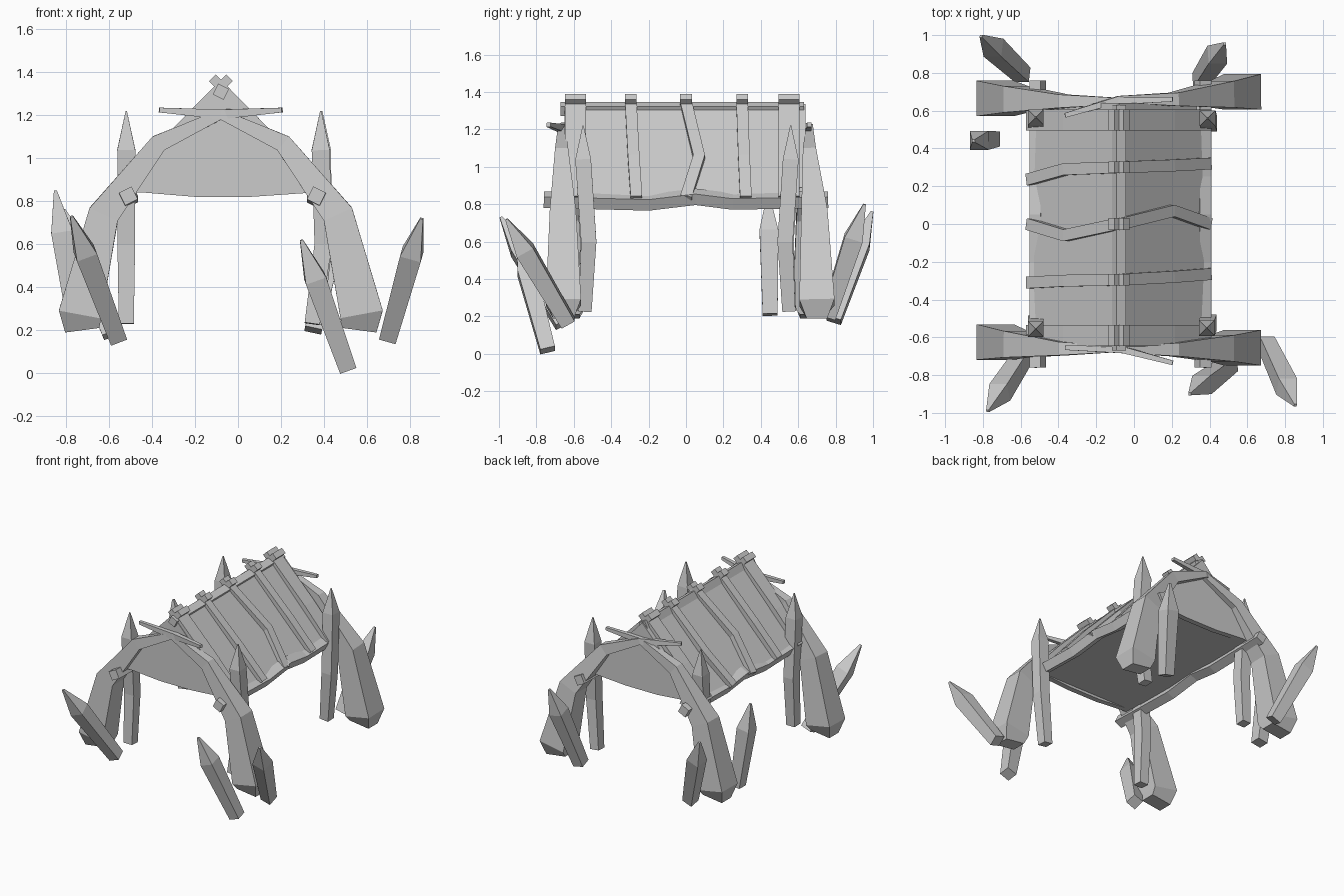
import bpy, bmesh
from mathutils import Vector

if "Cube" in bpy.data.objects:
    bpy.data.objects.remove(bpy.data.objects["Cube"])


def make_object(name, bm):
    bmesh.ops.recalc_face_normals(bm, faces=bm.faces)
    mesh = bpy.data.meshes.new(name)
    bm.to_mesh(mesh)
    bm.free()
    obj = bpy.data.objects.new(name, mesh)
    bpy.context.collection.objects.link(obj)
    return obj


def beam(name, path, sizes, ref=(0, 1, 0)):
    """Square-section bar along path; sizes are half widths (across, along ref)."""
    pts = [Vector(p) for p in path]
    bm = bmesh.new()
    rings = []
    for i, p in enumerate(pts):
        t = (pts[min(i + 1, len(pts) - 1)] - pts[max(i - 1, 0)]).normalized()
        u = t.cross(Vector(ref)).normalized()
        v = u.cross(t).normalized()
        s = sizes[i] if isinstance(sizes, list) else sizes
        a, b = s if isinstance(s, tuple) else (s, s)
        rings.append([bm.verts.new(p + u * a * x + v * b * y)
                      for x, y in ((-1, -1), (1, -1), (1, 1), (-1, 1))])
    for r, q in zip(rings, rings[1:]):
        for k in range(4):
            n = (k + 1) % 4
            bm.faces.new((r[k], r[n], q[n], q[k]))
    bm.faces.new(rings[0])
    bm.faces.new(rings[-1])
    return make_object(name, bm)


CX = -0.08  # ridge line of the shelter

# Hide roof: closed triangular prism
bm = bmesh.new()
ends = [[bm.verts.new((x, y, z)) for x, z in ((-0.53, 0.84), (CX, 1.335), (0.375, 0.84))]
        for y in (-0.65, 0.64)]
for e in ends:
    bm.faces.new(e)
for k in range(3):
    n = (k + 1) % 3
    bm.faces.new((ends[0][k], ends[0][n], ends[1][n], ends[1][k]))
make_object("hide_roof", bm)

# Ridge pole and bent eave poles
beam("ridge_pole", [(CX, -0.67, 1.31), (CX, 0.63, 1.31)], 0.028, (0.5, 0, 1))
for x, tilt in ((-0.51, -0.5), (0.365, 0.5)):
    beam("eave_pole", [(x, -0.76, 0.825), (x, -0.2, 0.81), (x, 0.05, 0.84),
                       (x, 0.25, 0.815), (x, 0.76, 0.825)], 0.033, (tilt, 0, 1))

# Sagging cross bars under the gables
for y in (-0.63, 0.62):
    beam("gable_cross_bar", [(-0.5, y, 0.87), (-0.2, y, 0.845), (0.06, y, 0.845),
                             (0.35, y, 0.865)], (0.024, 0.02))

# Rafters crossing over the ridge: y at left eave, left middle, ridge, right middle, right eave
rafters = [((-0.59,) * 5, 0.056), ((-0.31, -0.30, -0.295, -0.28, -0.265), 0.031),
           ((0, -0.06, 0, 0.07, 0), 0.031), ((0.235, 0.29, 0.30, 0.31, 0.32), 0.031),
           ((0.55,) * 5, 0.056)]
for ys, w in rafters:
    for side, (eave, mid) in ((-1, ys[:2]), (1, (ys[4], ys[3]))):
        path = [(CX + side * 0.475, eave, 0.83), (CX + side * 0.28, mid, 1.05),
                (CX, ys[2], 1.335), (CX - side * 0.04, ys[2], 1.375)]
        beam("roof_rafter", path, (0.022, w))

# Tusk arches: base y, top y and tip y for each
for side, yb, yt, tip in ((-1, -0.625, -0.66, -0.735), (1, -0.655, -0.665, -0.655),
                          (-1, 0.665, 0.65, 0.66), (1, 0.70, 0.66, 0.575)):
    path = [(CX + side * 0.645, yb, 0.20), (CX + side * 0.655, yb, 0.275),
            (CX + side * 0.545, (yb * 2 + yt) / 3, 0.74),
            (CX + side * 0.29, yt, 1.07), (CX, yt, 1.205),
            (CX - side * 0.285, tip, 1.225)]
    beam("tusk_arch", path, [(0.08, 0.055), (0.1, 0.094), (0.072, 0.07),
                             (0.042, 0.035), (0.023, 0.018), (0.011, 0.012)])

# Sharpened corner posts
for x, y, dx in ((-0.52, -0.555, 0), (0.385, -0.55, -0.04),
                 (-0.52, 0.565, 0), (0.39, 0.56, -0.03)):
    s = -1 if y > 0 else 1
    path = [(x + dx, y + 0.01 * s, 0.23), (x - dx * 0.3, y + 0.03 * s, 0.6),
            (x, y, 1.04), (x, y, 1.22)]
    beam("corner_post", path, [0.035, 0.041, 0.042, 0.003])

# Leaning stakes: base and tip
stakes = [((-0.56, -0.66, 0.16), (-0.775, -0.99, 0.73)),
          ((-0.75, 0.45, 0.21), (-0.85, 0.44, 0.85)),
          ((0.51, -0.74, 0.02), (0.295, -0.9, 0.62)),
          ((0.70, -0.63, 0.165), (0.855, -0.96, 0.72)),
          ((-0.59, 0.79, 0.18), (-0.81, 0.995, 0.76)),
          ((0.35, 0.76, 0.20), (0.48, 0.955, 0.80))]
for base, tip in stakes:
    a, b = Vector(base), Vector(tip)
    beam("leaning_stake", [a, a.lerp(b, 0.7), b], [0.04, 0.05, 0.007])
